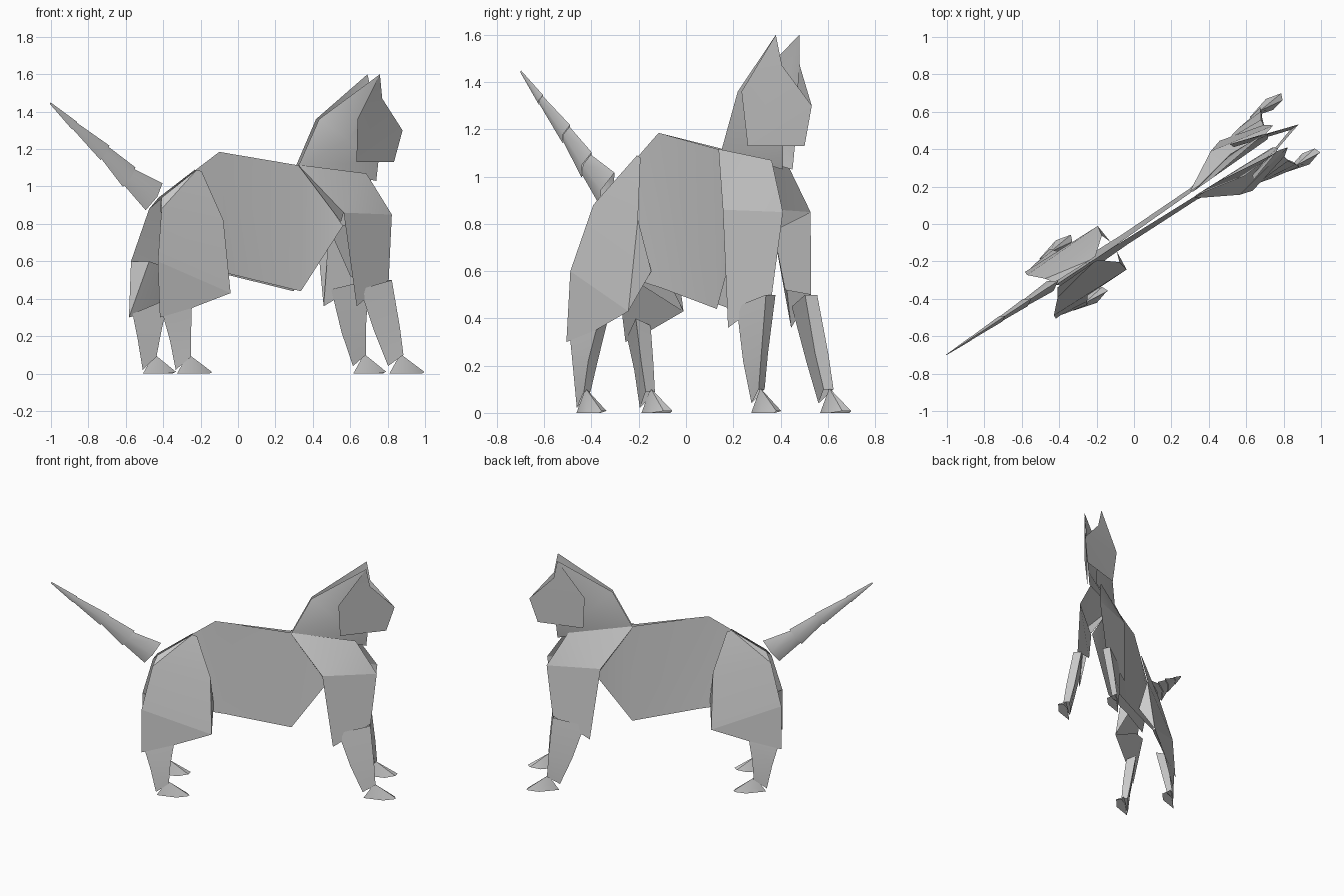
import bpy
import math
from mathutils import Matrix, Vector

if "Cube" in bpy.data.objects:
    bpy.data.objects.remove(bpy.data.objects["Cube"])

# Local frame: x along the body, y to the left, then turned into place
PLACE = Matrix.Translation((0, -0.05, 0)) @ Matrix.Rotation(math.radians(33.5), 4, 'Z')

paper = bpy.data.materials.new("grey paper")
paper.diffuse_color = (0.6, 0.6, 0.6, 1)
paper.use_nodes = True
paper.node_tree.nodes["Principled BSDF"].inputs["Base Color"].default_value = paper.diffuse_color


def make(name, pts, faces, angle=40, mirror=True):
    """Folded paper sheet; sheets given for the right side get a left twin."""
    if mirror:
        n = len(pts)
        pts = pts + [(x, -y, z) for x, y, z in pts]
        faces = faces + [tuple(i + n for i in reversed(f)) for f in faces]
    me = bpy.data.meshes.new(name)
    me.from_pydata([PLACE @ Vector(p) for p in pts], [], faces)
    me.materials.append(paper)
    ob = bpy.data.objects.new(name, me)
    bpy.context.collection.objects.link(ob)
    bpy.ops.object.select_all(action='DESELECT')
    ob.select_set(True)
    bpy.context.view_layer.objects.active = ob
    bpy.ops.object.shade_smooth_by_angle(angle=math.radians(angle))
    return ob


def loft(name, rings, mirror=True, cap=False):
    """Folded tube through rings with equal point counts."""
    n = len(rings[0])
    pts = [p for r in rings for p in r]
    faces = [(k * n + i, k * n + (i + 1) % n, (k + 1) * n + (i + 1) % n, (k + 1) * n + i)
             for k in range(len(rings) - 1) for i in range(n)]
    if cap:
        faces.append(tuple(range(len(pts) - n, len(pts))))
    return make(name, pts, faces, 45, mirror)


# Body side sheets, meeting along the back
make("body", [(-.50, 0, .93), (-.27, 0, 1.09), (-.12, 0, 1.185), (.40, -.015, 1.11),
              (.62, -.08, .79), (.38, -.035, .44), (-.06, -.03, .53), (-.45, -.04, .60)],
     [(0, 7, 6, 1), (1, 6, 2), (2, 6, 5), (2, 5, 3), (3, 5, 4)])

# Shoulder flaps draped over the front legs
make("shoulder", [(.37, -.02, 1.117), (.80, -.035, 1.07), (.94, -.07, .85),
                  (.585, -.14, .86), (.60, -.09, .81)],
     [(0, 3, 1), (1, 3, 2), (0, 4, 3)])

# Front leg sleeves: outer panel and folded inner flap
make("front_leg_sleeve", [(.585, -.14, .86), (.94, -.07, .85), (.90, -.10, .50),
                          (.655, -.16, .36), (.64, -.08, .77), (.76, -.06, .52)],
     [(0, 3, 2, 1), (1, 2, 5, 4), (0, 4, 3)], 30)

# Front lower legs
loft("front_leg", [[(.69, -.14, .45), (.90, -.13, .50), (.89, -.075, .50)],
                   [(.77, -.16, .22), (.925, -.17, .25), (.90, -.12, .25)],
                   [(.85, -.17, .04), (.935, -.19, .10), (.92, -.15, .10)]])

# Haunch: sloping upper sheet and flared lower panel
make("haunch", [(-.27, -.01, 1.09), (-.50, -.015, .94), (-.53, -.06, .88),
                (-.15, -.085, .82), (-.14, -.14, .43), (-.60, -.13, .60),
                (-.13, -.03, .60), (-.24, -.012, 1.08)],
     [(0, 1, 2), (0, 2, 3), (0, 3, 7), (2, 5, 4, 3), (3, 4, 6)], 30)

# Thigh wedge tucked under the haunch, outer and inner faces
make("thigh", [(-.60, -.13, .60), (-.14, -.14, .43), (-.39, -.14, .35),
               (-.60, -.15, .30), (-.53, -.06, .60), (-.36, -.06, .55)],
     [(0, 3, 2, 1), (3, 4, 5, 2), (2, 5, 1), (0, 4, 3)], 30)

# Hind lower legs
loft("hind_leg", [[(-.58, -.145, .32), (-.385, -.135, .37), (-.40, -.07, .40)],
                  [(-.54, -.155, .18), (-.41, -.165, .22), (-.42, -.11, .22)],
                  [(-.505, -.16, .02), (-.42, -.18, .09), (-.43, -.14, .09)]])

# Feet: split toes folded out from the ankle
for name, heel, v in (("front_foot", .855, -.175), ("hind_foot", -.50, -.165)):
    make(name, [(heel, v, 0), (heel + .07, v, .105), (heel + .215, v - .015, .008),
                (heel + .13, v - .035, 0), (heel + .13, v + .035, 0),
                (heel + .20, v + .02, .008), (heel + .2, v - .015, 0)],
         [(0, 3, 1), (1, 3, 6, 2), (0, 1, 4), (1, 5, 4), (1, 2, 5)], 30)

# Neck side sheets, open at the top and front
make("neck", [(.38, -.012, 1.11), (.51, -.015, 1.36), (.87, -.06, 1.60),
              (.89, -.045, 1.46), (.88, -.03, 1.13), (.87, -.025, 1.03), (.66, -.07, 1.25)],
     [(0, 6, 1), (1, 6, 2), (2, 6, 3), (3, 6, 4), (4, 6, 0, 5)])

# Head: cheek panels with pointed ears, meeting at the muzzle
make("head", [(.87, -.06, 1.60), (.69, -.115, 1.36), (.70, -.09, 1.13),
              (1.0, 0, 1.13), (1.055, 0, 1.30), (.895, -.045, 1.47)],
     [(0, 1, 5), (1, 2, 3, 4, 5)])

# Tail: overlapping tapered pleats
stations = [(-.53, .945, .09), (-.69, 1.05, .066), (-.845, 1.18, .048),
            (-1.04, 1.325, .026), (-1.195, 1.445, .006)]
for i, (a, b) in enumerate(zip(stations, stations[1:])):
    rings = []
    for u, z, w in (a, (b[0], b[1], b[2] * .82)):
        rings.append([(u + w * .6, .012, z + w * .8), (u, .012 - w * .35, z),
                      (u - w * .6, .012, z - w * .8), (u, .012 + w * .35, z)])
    loft("tail_pleat_%d" % (i + 1), rings, mirror=False, cap=(i == 3))
